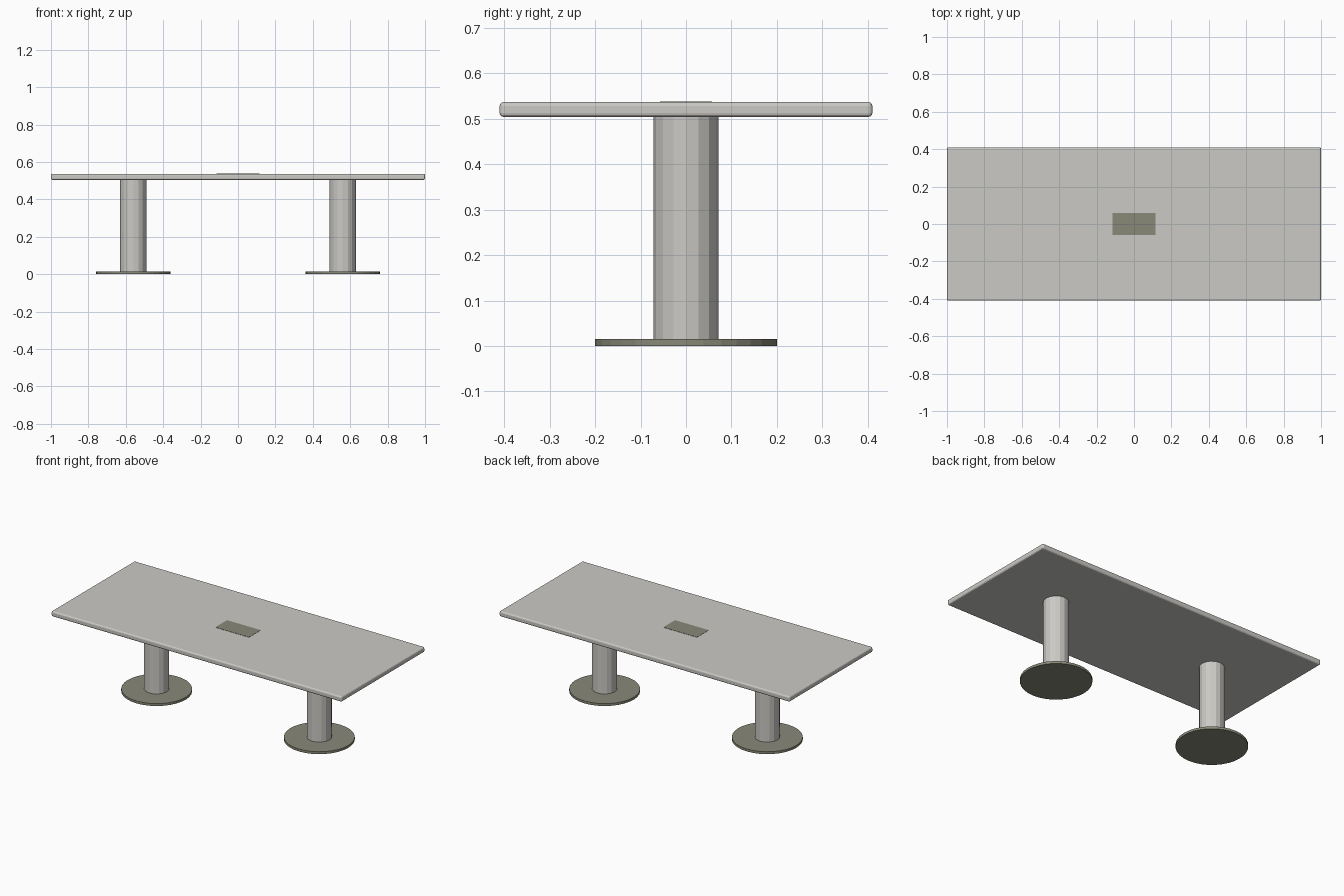
import bpy, math

if "Cube" in bpy.data.objects:
    bpy.data.objects.remove(bpy.data.objects["Cube"])


def material(name, rgb):
    m = bpy.data.materials.new(name)
    m.diffuse_color = (*rgb, 1)
    m.use_nodes = True
    m.node_tree.nodes["Principled BSDF"].inputs["Base Color"].default_value = m.diffuse_color
    return m


light = material("light grey", (0.60, 0.59, 0.56))
dark = material("olive grey", (0.25, 0.25, 0.19))


def finish(name, mat):
    ob = bpy.context.object
    ob.name = name
    ob.data.materials.append(mat)
    return ob


def box(name, size, z, mat):
    bpy.ops.mesh.primitive_cube_add(size=1, location=(0, 0, z))
    bpy.context.object.scale = size
    bpy.ops.object.transform_apply(location=False, rotation=False, scale=True)
    return finish(name, mat)


def disc(name, x, radius, z0, z1, sides, mat):
    bpy.ops.mesh.primitive_cylinder_add(vertices=sides, radius=radius, depth=z1 - z0,
                                        location=(x, 0, (z0 + z1) / 2))
    return finish(name, mat)


# Table top with softly rounded edges
top = box("table_top", (2, 0.82, 0.033), 0.5205, light)
bev = top.modifiers.new("rounded edges", 'BEVEL')
bev.width = 0.009
bev.segments = 3

# Cable cover plate set into the centre of the top
box("cable_plate", (0.232, 0.115, 0.004), 0.5365, dark)

# Two pedestals: round foot and column
for side, x in (("left", -0.56), ("right", 0.56)):
    disc(side + "_foot", x, 0.2, 0, 0.015, 32, dark)
    disc(side + "_column", x, 0.0715, 0.015, 0.506, 16, light)
